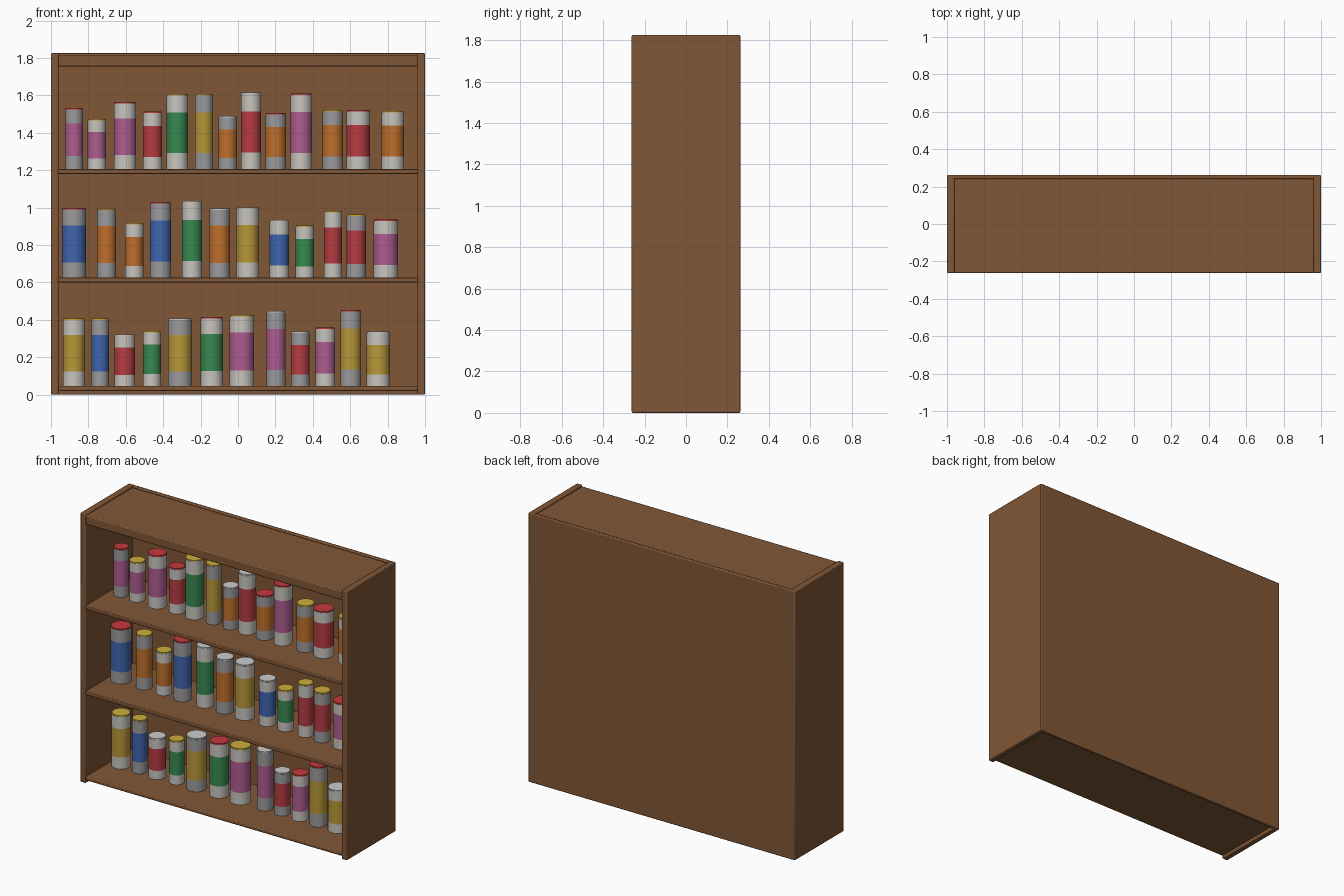
import bpy, bmesh, math

if "Cube" in bpy.data.objects:
    bpy.data.objects.remove(bpy.data.objects["Cube"])

def material(name, rgb):
    m = bpy.data.materials.new(name)
    m.diffuse_color = (*rgb, 1)
    m.use_nodes = True
    m.node_tree.nodes["Principled BSDF"].inputs["Base Color"].default_value = m.diffuse_color
    return m

WOOD = material("wood", (.22, .095, .038))
LABELS = {
    "P": material("pink_label", (.42, .11, .28)),
    "R": material("red_label", (.46, .045, .055)),
    "G": material("green_label", (.04, .25, .08)),
    "B": material("blue_label", (.05, .13, .42)),
    "O": material("orange_label", (.52, .16, .025)),
    "Y": material("yellow_label", (.48, .31, .04)),
}
BODIES = {"L": material("light_metal", (.58, .56, .52)),
          "D": material("dark_metal", (.33, .33, .34))}
LIDS = {"r": material("red_lid", (.55, .04, .045)),
        "y": material("yellow_lid", (.6, .42, .04)),
        "w": material("white_lid", (.62, .62, .62))}

def smooth(obj):
    bpy.ops.object.select_all(action='DESELECT')
    obj.select_set(True)
    bpy.context.view_layer.objects.active = obj
    bpy.ops.object.shade_smooth_by_angle(angle=math.radians(35))

def board(name, lo, hi, bevel=.006):
    """Wooden board between two corners, with softened edges."""
    bpy.ops.mesh.primitive_cube_add(size=1, location=[(a + b) / 2 for a, b in zip(lo, hi)])
    o = bpy.context.object
    o.name = name
    o.scale = [b - a for a, b in zip(lo, hi)]
    bpy.ops.object.transform_apply(location=False, rotation=False, scale=True)
    mod = o.modifiers.new("soft_edges", 'BEVEL')
    mod.width, mod.segments = bevel, 2
    o.data.materials.append(WOOD)
    smooth(o)

def can(name, x, z, r, h, code, n=32):
    """Lathed can: metal body, coloured label band and thin lid."""
    body = h - .008
    rl = r * .96
    profile = [(r, 0), (r, .22 * body), (r, .77 * body), (r, body), (rl, body), (rl, h)]
    bands = [0, 1, 0, 0, 2]
    bm = bmesh.new()
    rings = [[bm.verts.new((pr * math.cos(2 * math.pi * i / n),
                            pr * math.sin(2 * math.pi * i / n), pz)) for i in range(n)]
             for pr, pz in profile]
    for k, slot in enumerate(bands):
        a, b = rings[k], rings[k + 1]
        for i in range(n):
            j = (i + 1) % n
            bm.faces.new((a[i], a[j], b[j], b[i])).material_index = slot
    bm.faces.new(rings[0][::-1])
    bm.faces.new(rings[-1]).material_index = 2
    mesh = bpy.data.meshes.new(name)
    bm.to_mesh(mesh)
    bm.free()
    for m in (BODIES[code[2]], LABELS[code[0]], LIDS[code[1]]):
        mesh.materials.append(m)
    o = bpy.data.objects.new(name, mesh)
    o.location = (x, 0, z)
    bpy.context.collection.objects.link(o)
    smooth(o)

# Case: sides and back run full height, top and bottom sit between them
F, B, H = -.262, .262, 1.825
board("left_side", (-1, F, 0), (-.96, B, H))
board("right_side", (.96, F, 0), (1, B, H))
board("back_panel", (-.998, .24, 0), (.998, B, H))
board("top_panel", (-.962, F, 1.755), (.962, .242, 1.815))
board("bottom_panel", (-.962, F, .02), (.962, .242, .046))
board("lower_shelf", (-.962, F, .6), (.962, .242, .625), .004)
board("upper_shelf", (-.962, F, 1.18), (.962, .242, 1.205), .004)

# Cans: x, radius, height, code (label, lid, body)
top_row = [
    (-.876, .047, .327, "PrD"), (-.755, .049, .268, "PyL"), (-.604, .059, .359, "PrL"),
    (-.457, .051, .308, "RrL"), (-.325, .057, .402, "GyL"), (-.182, .048, .402, "YyD"),
    (-.055, .049, .284, "OwD"), (.07, .053, .41, "RwL"), (.202, .055, .3, "OrD"),
    (.338, .057, .404, "PrL"), (.507, .055, .316, "OyD"), (.643, .063, .316, "RrL"),
    (.828, .06, .311, "OyL")]
middle_row = [
    (-.877, .064, .372, "BrD"), (-.703, .051, .367, "OyD"), (-.555, .049, .292, "OyL"),
    (-.414, .056, .404, "BrD"), (-.246, .053, .41, "GwL"), (-.098, .055, .369, "OwD"),
    (.052, .06, .375, "YwL"), (.221, .052, .308, "BwL"), (.357, .049, .278, "GyL"),
    (.508, .048, .356, "RyL"), (.632, .052, .337, "RyD"), (.79, .065, .311, "PrL")]
bottom_row = [
    (-.877, .059, .361, "YyL"), (-.737, .047, .361, "ByD"), (-.606, .055, .276, "RwL"),
    (-.46, .048, .295, "GyL"), (-.31, .064, .361, "YwD"), (-.14, .06, .369, "GrL"),
    (.02, .065, .38, "PyL"), (.203, .051, .402, "PwD"), (.333, .049, .292, "RwD"),
    (.467, .052, .313, "PrL"), (.603, .055, .407, "YrD"), (.75, .063, .292, "YwL")]

for row, z, cans in (("top", 1.205, top_row), ("middle", .625, middle_row),
                     ("bottom", .046, bottom_row)):
    for i, (x, r, h, code) in enumerate(cans, 1):
        can(f"{row}_can_{i}", x, z, r, h, code)
